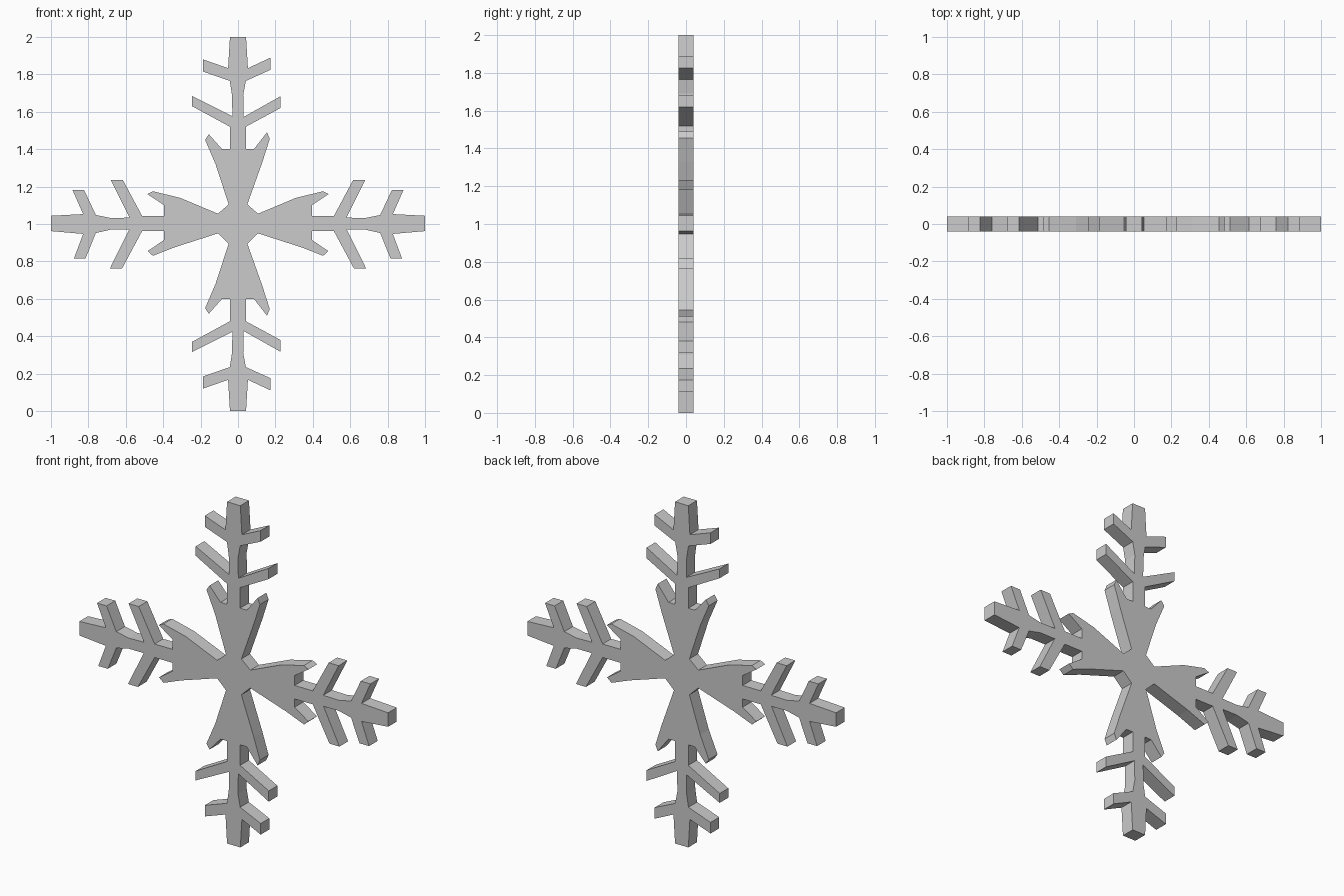
import bpy, bmesh

HALF_DEPTH = 0.04
CENTRE_Z = 1.0

# Half-arm outlines as (distance along arm, distance from arm axis), hub to tip:
# barb, inner branch, outer branch, tip
side_upper = [(.107, .055), (.31, .14), (.455, .175), (.485, .16), (.395, .10), (.395, .042),
              (.512, .042), (.615, .234), (.68, .234), (.58, .034), (.68, .032),
              (.76, .048), (.823, .182), (.885, .182), (.828, .053), (1, .044)]
side_lower = [(.107, .05), (.34, .125), (.455, .17), (.483, .145), (.395, .085), (.395, .037),
              (.512, .037), (.62, .238), (.685, .238), (.582, .030), (.68, .030),
              (.76, .048), (.815, .184), (.877, .184), (.828, .053), (1, .038)]
upright_right = [(.105, .05), (.33, .13), (.455, .17), (.49, .155), (.40, .085), (.40, .042),
                 (.52, .042), (.62, .227), (.683, .227), (.572, .030), (.69, .028),
                 (.765, .042), (.825, .175), (.89, .175), (.833, .053), (1, .043)]
upright_left = [(.105, .05), (.32, .12), (.45, .176), (.48, .156), (.40, .085), (.40, .043),
                (.52, .043), (.63, .246), (.685, .246), (.577, .030), (.69, .032),
                (.765, .044), (.815, .187), (.88, .187), (.833, .053), (1, .043)]


def side(pts, sx, sz):
    return [(sx * a, sz * w) for a, w in pts]


def upright(pts, sx, sz):
    return [(sx * w, sz * a) for a, w in pts]


# Walk the four quadrants anticlockwise
outline = (side(side_upper, 1, 1)[::-1] + upright(upright_right, 1, 1)
           + upright(upright_left, -1, 1)[::-1] + side(side_upper, -1, 1)
           + side(side_lower, -1, -1)[::-1] + upright(upright_left, -1, -1)
           + upright(upright_right, 1, -1)[::-1] + side(side_lower, 1, -1))

# Extrude the outline into a flat plate
bm = bmesh.new()
face = bm.faces.new([bm.verts.new((x, -HALF_DEPTH, CENTRE_Z + z)) for x, z in outline])
extruded = bmesh.ops.extrude_face_region(bm, geom=[face])
moved = [v for v in extruded["geom"] if isinstance(v, bmesh.types.BMVert)]
bmesh.ops.translate(bm, verts=moved, vec=(0, 2 * HALF_DEPTH, 0))
bmesh.ops.recalc_face_normals(bm, faces=bm.faces)

mesh = bpy.data.meshes.new("snowflake")
bm.to_mesh(mesh)
bm.free()
bpy.context.collection.objects.link(bpy.data.objects.new("snowflake", mesh))
